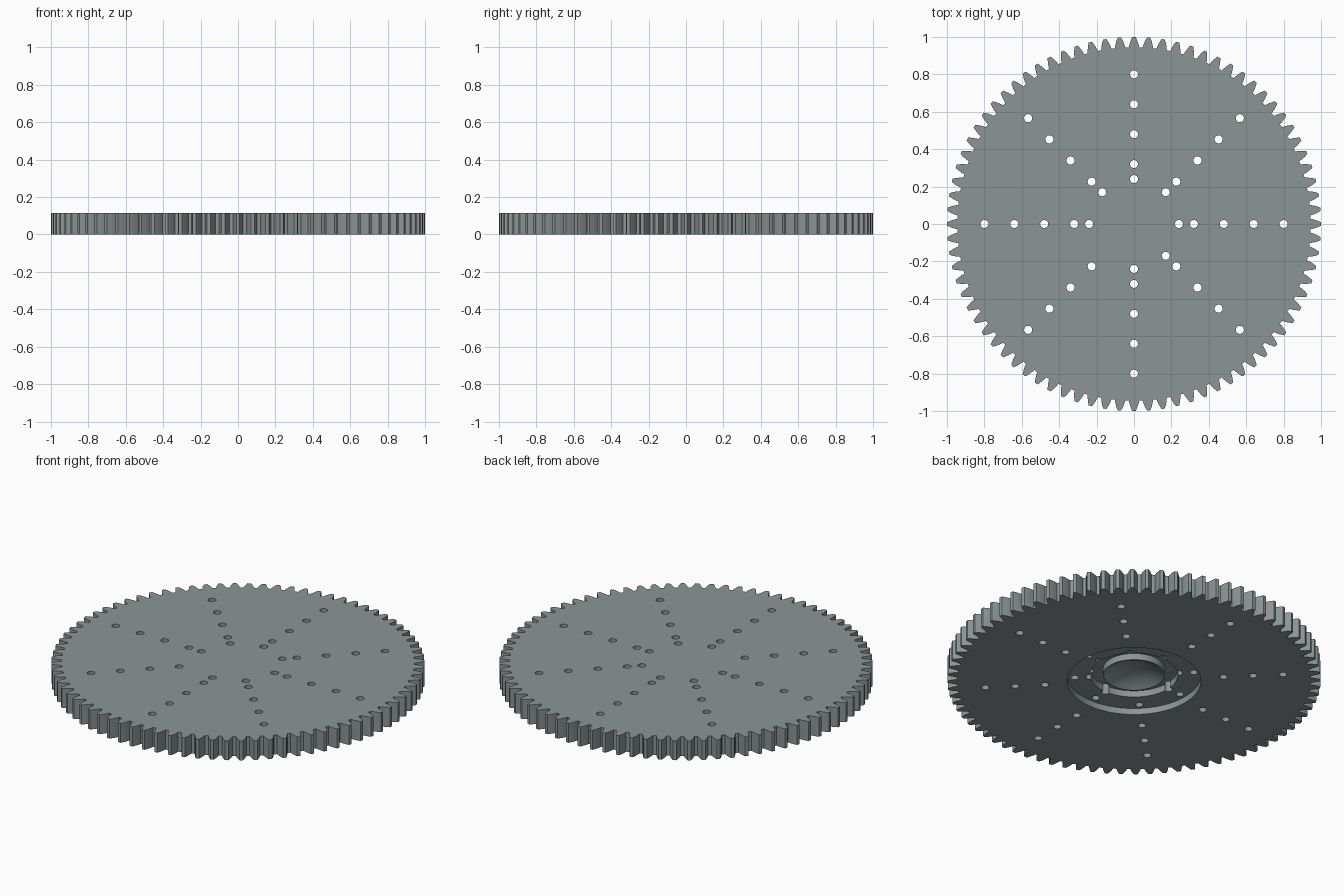
import bpy, bmesh, math

if "Cube" in bpy.data.objects:
    bpy.data.objects.remove(bpy.data.objects["Cube"])

TEETH = 80
THICK = 0.115
RECESS_Z, GROOVE_Z = 0.037, 0.075
STEPS = 96

steel = bpy.data.materials.new("grey_steel")
steel.diffuse_color = (0.26, 0.30, 0.30, 1)
steel.use_nodes = True
steel.node_tree.nodes["Principled BSDF"].inputs["Base Color"].default_value = steel.diffuse_color


def make_object(name, bm):
    bmesh.ops.recalc_face_normals(bm, faces=bm.faces[:])
    mesh = bpy.data.meshes.new(name)
    bm.to_mesh(mesh)
    bm.free()
    mesh.materials.append(steel)
    obj = bpy.data.objects.new(name, mesh)
    bpy.context.collection.objects.link(obj)
    return obj


def add_prism(bm, points, z0, z1):
    """Extrude a closed outline between two heights."""
    low = [bm.verts.new((x, y, z0)) for x, y in points]
    high = [bm.verts.new((x, y, z1)) for x, y in points]
    bm.faces.new(low[::-1])
    bm.faces.new(high)
    n = len(points)
    for i in range(n):
        j = (i + 1) % n
        bm.faces.new((low[i], low[j], high[j], high[i]))


def circle(cx, cy, r, n):
    return [(cx + r * math.cos(math.tau * i / n), cy + r * math.sin(math.tau * i / n))
            for i in range(n)]


# gear disc: one tooth flank (radius, half width) mirrored and repeated around
flank = [(0.945, 0.028), (0.96, 0.0245), (0.976, 0.0195), (0.99, 0.0135), (1.0, 0.009)]
tooth = [(r, -w) for r, w in flank] + [(r, w) for r, w in reversed(flank)]
outline = []
for i in range(TEETH):
    for r, w in tooth:
        a = math.tau * i / TEETH + w / r
        outline.append((r * math.cos(a), r * math.sin(a)))
bm = bmesh.new()
add_prism(bm, outline, 0, THICK)
gear = make_object("gear_wheel", bm)

# cutter for the stepped underside: recess, ring groove and dished hub
DISH_R, DISH_DEPTH = 0.158, 0.05
sphere_r = (DISH_R ** 2 + DISH_DEPTH ** 2) / (2 * DISH_DEPTH)
sweep = math.asin(DISH_R / sphere_r)
profile = [(0, -0.05), (0.358, -0.05), (0.358, RECESS_Z), (0.235, RECESS_Z),
           (0.235, GROOVE_Z), (0.166, GROOVE_Z), (0.166, RECESS_Z)]
for k in range(9):
    a = sweep * (1 - k / 8)
    profile.append((sphere_r * math.sin(a),
                    RECESS_Z + DISH_DEPTH - sphere_r * (1 - math.cos(a))))
bm = bmesh.new()
verts = [bm.verts.new((r, 0, z)) for r, z in profile]
edges = [bm.edges.new(pair) for pair in zip(verts, verts[1:])]
bmesh.ops.spin(bm, geom=verts + edges, cent=(0, 0, 0), axis=(0, 0, 1),
               angle=math.tau, steps=STEPS, use_merge=False)
bmesh.ops.remove_doubles(bm, verts=bm.verts[:], dist=1e-5)
recess = make_object("recess_cutter", bm)

# cutter for the eight rows of drilled holes; one inner hole is left out
bm = bmesh.new()
for i in range(8):
    a = i * math.tau / 8
    for r in (0.24, 0.32, 0.48, 0.64, 0.80):
        if i == 5 and r == 0.24:
            continue
        add_prism(bm, circle(r * math.cos(a), r * math.sin(a), 0.0215, 24), -0.1, 0.2)
holes = make_object("hole_cutter", bm)

# cut the gear and tidy up
bpy.context.view_layer.objects.active = gear
gear.select_set(True)
for cutter in (recess, holes):
    mod = gear.modifiers.new(cutter.name, 'BOOLEAN')
    mod.operation = 'DIFFERENCE'
    mod.solver = 'EXACT'
    mod.object = cutter
    bpy.ops.object.modifier_apply(modifier=mod.name)
    bpy.data.objects.remove(cutter)
bpy.ops.object.shade_smooth_by_angle(angle=math.radians(20))
